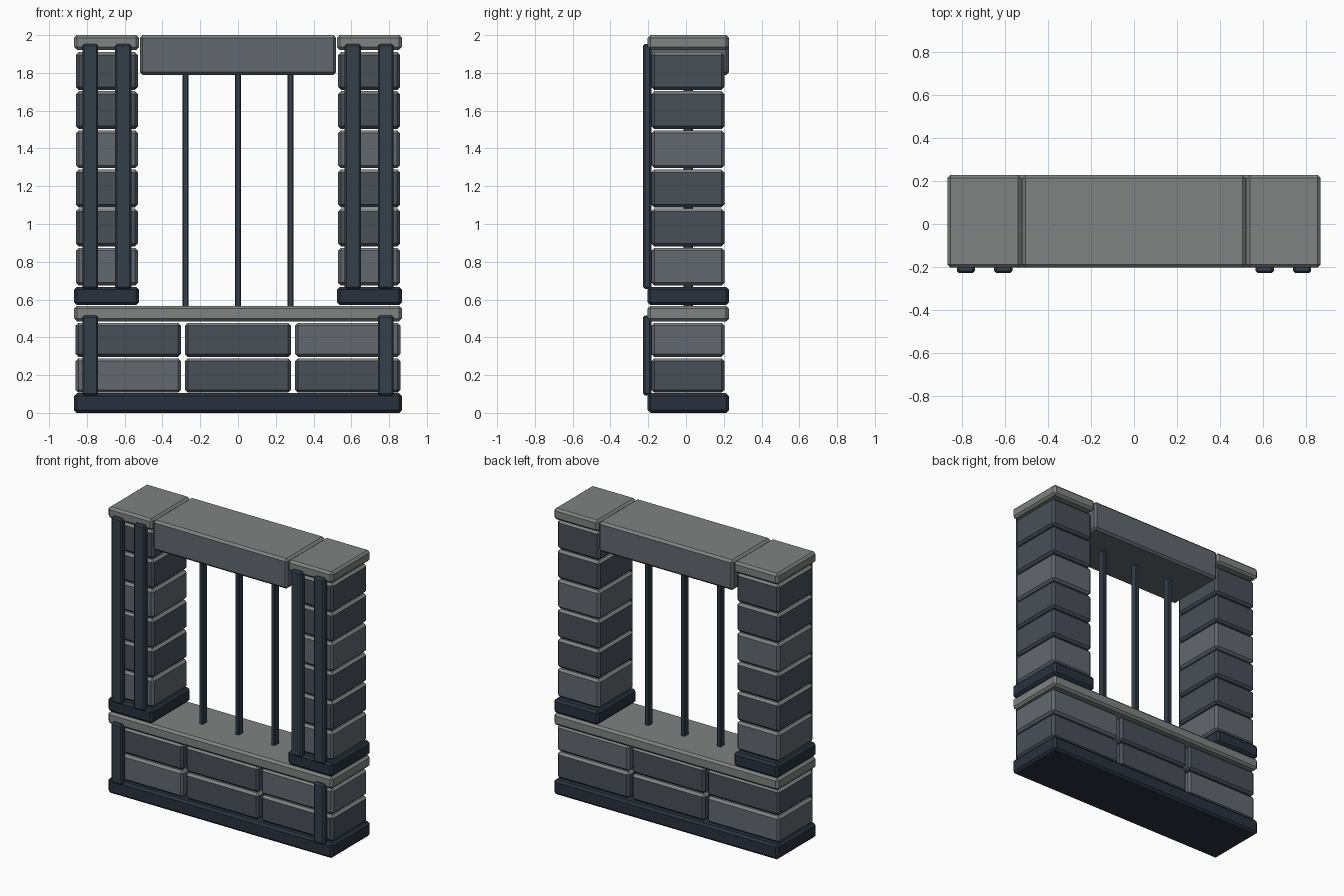
import bpy, bmesh

if "Cube" in bpy.data.objects:
    bpy.data.objects.remove(bpy.data.objects["Cube"])


def material(name, rgb):
    m = bpy.data.materials.new(name)
    m.diffuse_color = (*rgb, 1)
    m.use_nodes = True
    m.node_tree.nodes["Principled BSDF"].inputs["Base Color"].default_value = m.diffuse_color
    return m


DARK = material("dark_stone", (0.068, 0.08, 0.098))
LIGHT = material("light_stone", (0.125, 0.138, 0.157))
TRIM = material("pale_stone", (0.21, 0.225, 0.215))
BASE = material("plinth_stone", (0.023, 0.031, 0.047))
METAL = material("dark_metal", (0.036, 0.05, 0.068))


def block(name, x, y, z, mat, bevel=0.015, top=None):
    """Chamfered box from (min, max) ranges; optional material for upward faces."""
    bm = bmesh.new()
    bmesh.ops.create_cube(bm, size=1)
    for v in bm.verts:
        for i, (a, b) in enumerate((x, y, z)):
            v.co[i] = (a + b) / 2 + v.co[i] * (b - a)
    bmesh.ops.bevel(bm, geom=bm.edges[:], offset=bevel, segments=1,
                    affect='EDGES', profile=0.5)
    bm.normal_update()
    me = bpy.data.meshes.new(name)
    me.materials.append(mat)
    if top:
        me.materials.append(top)
        for f in bm.faces:
            f.material_index = int(f.normal.z > 0.5)
    bm.to_mesh(me)
    bm.free()
    ob = bpy.data.objects.new(name, me)
    bpy.context.collection.objects.link(ob)
    return ob


def mirrored(x, s):
    return tuple(sorted((x[0] * s, x[1] * s)))


TRIM_Y = (-0.203, 0.228)
BRICK_Y = (-0.183, 0.203)
STRIP_Y = (-0.228, -0.183)

# Low wall: plinth, two courses of bricks, sill
block("plinth", (-0.868, 0.868), TRIM_Y, (0, 0.104), BASE)
for row, z in enumerate(((0.107, 0.289), (0.297, 0.477))):
    for col, x in enumerate(((-0.86, -0.302), (-0.281, 0.281), (0.302, 0.86))):
        mat = LIGHT if (row, col) in ((0, 0), (1, 2)) else DARK
        block("wall_brick", x, BRICK_Y, z, mat, top=TRIM)
block("sill", (-0.868, 0.868), TRIM_Y, (0.485, 0.567), TRIM)

# Pillars on both sides
for s, side in ((-1, "left"), (1, "right")):
    px = mirrored((0.524, 0.868), s)
    block(side + "_pillar_base", px, TRIM_Y, (0.57, 0.667), BASE)
    for i in range(6):
        z = 0.674 + i * 0.2072
        block(side + "_pillar_brick", mirrored((0.53, 0.858), s), BRICK_Y,
              (z, z + 0.2), LIGHT if i % 3 == 0 else DARK, top=TRIM)
    block(side + "_pillar_cap", px, TRIM_Y, (1.922, 2.0), TRIM)
    # Metal straps on the front
    for x in ((0.565, 0.65), (0.74, 0.824)):
        block(side + "_pillar_strap", mirrored(x, s), STRIP_Y, (0.657, 1.953), METAL, 0.01)
    block(side + "_wall_strap", mirrored((0.74, 0.824), s), STRIP_Y, (0.093, 0.515), METAL, 0.01)

# Lintel and window bars
block("lintel", (-0.52, 0.52), TRIM_Y, (1.79, 2.0), LIGHT, top=TRIM)
for x in (-0.278, 0, 0.278):
    block("window_bar", (x - 0.015, x + 0.015), (-0.013, 0.037), (0.555, 1.8), METAL, 0.005)
